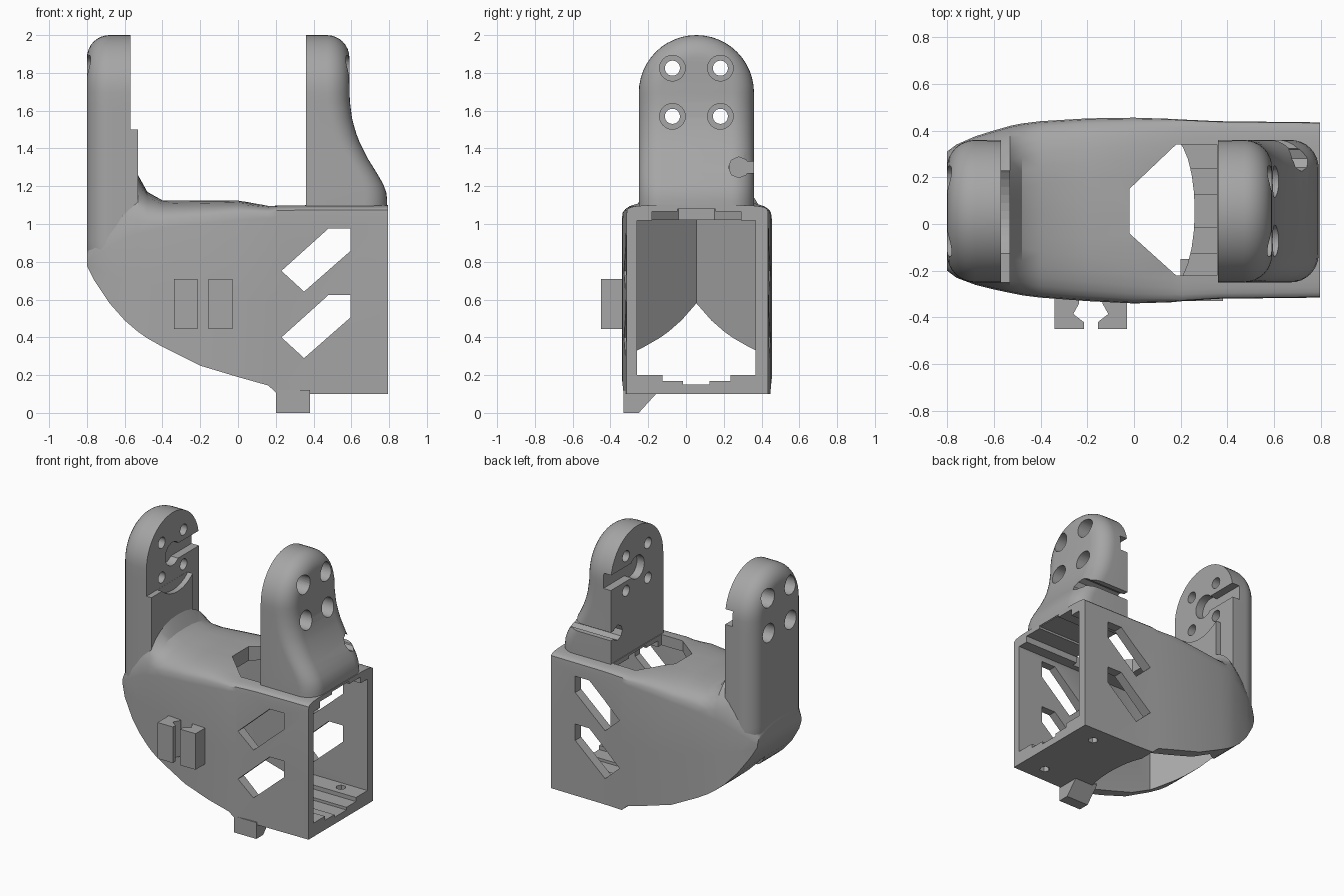
import bpy, bmesh, math
from mathutils import Matrix

if "Cube" in bpy.data.objects:
    bpy.data.objects.remove(bpy.data.objects["Cube"], do_unlink=True)

MID = 0.055  # y of the symmetry plane of the arms and the cavity

grey = bpy.data.materials.new("plain grey")
grey.use_nodes = True
grey.diffuse_color = (0.38, 0.38, 0.38, 1)
grey.node_tree.nodes["Principled BSDF"].inputs["Base Color"].default_value = (0.38, 0.38, 0.38, 1)


def finish(bm, name):
    bmesh.ops.recalc_face_normals(bm, faces=bm.faces[:])
    mesh = bpy.data.meshes.new(name)
    bm.to_mesh(mesh)
    bm.free()
    mesh.materials.append(grey)
    obj = bpy.data.objects.new(name, mesh)
    bpy.context.collection.objects.link(obj)
    return obj


def prism(name, points, axis, lo, hi):
    """Extrude a 2D outline along an axis; the points use the other two axes in order."""
    bm = bmesh.new()
    place = {"x": lambda a, b, c: (c, a, b), "y": lambda a, b, c: (a, c, b),
             "z": lambda a, b, c: (a, b, c)}[axis]
    rings = [[bm.verts.new(place(a, b, c)) for a, b in points] for c in (lo, hi)]
    bm.faces.new(rings[0])
    bm.faces.new(rings[1])
    for i in range(len(points)):
        j = (i + 1) % len(points)
        bm.faces.new((rings[0][i], rings[0][j], rings[1][j], rings[1][i]))
    return finish(bm, name)


def box(name, x, y, z):
    return prism(name, [(x[0], y[0]), (x[1], y[0]), (x[1], y[1]), (x[0], y[1])], "z", *z)


def disc(a, b, r, n=24):
    return [(a + r * math.cos(2 * math.pi * i / n), b + r * math.sin(2 * math.pi * i / n))
            for i in range(n)]


def cut(target, *cutters):
    for cutter in cutters:
        mod = target.modifiers.new("cut", "BOOLEAN")
        mod.operation, mod.solver, mod.object = "DIFFERENCE", "EXACT", cutter
        bpy.context.view_layer.objects.active = target
        bpy.ops.object.modifier_apply(modifier=mod.name)


def discard(*objs):
    for obj in objs:
        bpy.data.objects.remove(obj, do_unlink=True)


def interp(table, t):
    for (t0, v0), (t1, v1) in zip(table, table[1:]):
        if t <= t1:
            return v0 + (v1 - v0) * max(0, t - t0) / (t1 - t0)
    return table[-1][1]


# Main shell: cross-sections along x (x, bottom, front y, back y, shoulder z, roof z, roundness)
SECTIONS = [
    (-0.80, 0.78, -0.20, 0.31, 0.80, 0.90, 1.0),
    (-0.76, 0.70, -0.23, 0.34, 0.83, 1.00, 1.0),
    (-0.68, 0.58, -0.26, 0.375, 0.88, 1.15, 1.0),
    (-0.60, 0.49, -0.28, 0.40, 0.92, 1.25, 1.0),
    (-0.53, 0.43, -0.295, 0.42, 0.95, 1.26, 0.9),
    (-0.48, 0.395, -0.305, 0.43, 0.96, 1.17, 0.85),
    (-0.40, 0.35, -0.315, 0.44, 0.98, 1.125, 0.75),
    (-0.20, 0.25, -0.33, 0.452, 1.00, 1.125, 0.7),
    (0.00, 0.19, -0.34, 0.455, 1.02, 1.125, 0.6),
    (0.16, 0.145, -0.335, 0.45, 1.03, 1.10, 0.5),
    (0.21, 0.10, -0.33, 0.447, 1.04, 1.10, 0.4),
    (0.36, 0.10, -0.32, 0.44, 1.04, 1.10, 0.35),
    (0.795, 0.10, -0.315, 0.435, 1.04, 1.10, 0.35),
]
bm = bmesh.new()
rings = []
for x, zb, yf, yb, zs, zr, p in SECTIONS:
    c, h = (yf + yb) / 2, (yb - yf) / 2
    pts = [(yb, zb), (yb, zb + (zs - zb) * 0.5)]
    for i in range(17):
        a = math.pi * i / 16
        ca, sa = math.cos(a), max(0, math.sin(a))
        pts.append((c + h * math.copysign(abs(ca) ** p, ca), zs + (zr - zs) * sa ** p))
    pts += [(yf, zb + (zs - zb) * 0.5), (yf, zb)]
    rings.append([bm.verts.new((x, y, z)) for y, z in pts])
for r0, r1 in zip(rings, rings[1:]):
    for i in range(len(r0)):
        j = (i + 1) % len(r0)
        bm.faces.new((r0[i], r0[j], r1[j], r1[i]))
bm.faces.new(rings[0])
bm.faces.new(rings[-1])
bmesh.ops.triangulate(bm, faces=bm.faces[:])
shell = finish(bm, "shell")


# Arms: arched plate with a rounded outer rim; outer surface follows a height table
def arm(name, inner, side, outer, bottom, r=0.12, half=0.305, zc=1.695):
    rows = 14
    bm = bmesh.new()

    def ring(inset, back):
        h = half - inset
        pts = [(MID - h, bottom + (zc - bottom) * i / rows) for i in range(rows)]
        pts += [(MID - h * math.cos(math.pi * i / 24), zc + h * math.sin(math.pi * i / 24))
                for i in range(25)]
        pts += [(MID + h, bottom + (zc - bottom) * i / rows) for i in reversed(range(rows))]
        return [bm.verts.new((inner if back is None else interp(outer, z) - side * back, y, z))
                for y, z in pts]

    layers = [ring(0, None)]
    for i in range(9):
        a = math.pi / 2 * i / 8
        layers.append(ring(r * (1 - math.cos(a)), r * (1 - math.sin(a))))
    n = len(layers[0])
    for r0, r1 in zip(layers, layers[1:]):
        for i in range(n - 1):
            bm.faces.new((r0[i], r0[i + 1], r1[i + 1], r1[i]))
    for cap in (layers[0], layers[-1]):
        for i in range(n // 2):
            quad = [cap[i], cap[i + 1], cap[n - 2 - i], cap[n - 1 - i]]
            bm.faces.new(list(dict.fromkeys(quad)))
    bm.faces.new([l[0] for l in layers] + [l[-1] for l in reversed(layers)])
    return finish(bm, name)


left_arm = arm("left_arm", 0.36, 1, [(1.08, 0.79), (1.15, 0.79), (1.2, 0.775), (1.27, 0.735),
               (1.35, 0.685), (1.45, 0.635), (1.55, 0.605), (1.65, 0.592), (1.75, 0.59)], 1.08)
right_arm = arm("right_arm", -0.57, -1, [(0.6, -0.69), (0.68, -0.745), (0.8, -0.8), (2, -0.8)], 0.6)

# Thicker pad on the lower inside of the right arm, hollowed by a round seat
pad = box("right_arm_pad", (-0.6, -0.53), (-0.25, 0.23), (1.0, 1.5))
seat = prism("seat_cutter", disc(MID, 1.7, 0.27, 48), "x", -0.569, -0.4)
cut(pad, seat)
discard(seat)

# Screw holes with counterbores, and the horn slot on each inner face
for target, span, bore, slot_x in ((left_arm, (0.2, 0.9), (0.42, 0.9), (0.3, 0.42)),
                                   (right_arm, (-0.9, -0.4), (-0.9, -0.65), (-0.63, -0.5))):
    for y in (MID - 0.127, MID + 0.127):
        for z in (1.57, 1.825):
            for radius, (lo, hi) in ((0.04, span), (0.068, bore)):
                hole = prism("hole_cutter", disc(y, z, radius), "x", lo, hi)
                cut(target, hole)
                discard(hole)
    hub = prism("hub_cutter", disc(MID, 1.697, 0.085), "x", *slot_x)
    slot = box("slot_cutter", slot_x, (MID, 0.5), (1.64, 1.75))
    cut(target, hub, slot)
    discard(hub, slot)

# Cable notch in the back edge of the left arm
notch = prism("notch_cutter", disc(0.28, 1.3, 0.055, 8), "x", 0.2, 0.9)
notch_slot = box("notch_slot_cutter", (0.2, 0.9), (0.28, 0.5), (1.27, 1.33))
cut(left_arm, notch, notch_slot)
discard(notch, notch_slot)

# Cavity: pointed open bay, box bay with stepped floor and ceiling grooves, roof opening
arc = [(0.16 + 0.1 * math.sin(math.pi * i / 12), MID - 0.315 * math.cos(math.pi * i / 12))
       for i in range(13)]
bay = prism("bay_cutter", [(-0.36, MID + 0.315), (-0.68, MID), (-0.36, MID - 0.315)] + arc,
            "z", -0.5, 1.02)
room = box("room_cutter", (0.1, 1), (MID - 0.314, MID + 0.314), (0.2, 1.019))
roof_gap = prism("roof_cutter", [(-0.02, -0.04), (0.18, -0.22), (0.355, -0.22), (0.355, 0.34),
                                 (0.18, 0.34), (-0.02, 0.15)], "z", 0.9, 1.5)
grooves = [box("groove_cutter", (0.15, 1), (MID - w, MID + w), z)
           for w, z in ((0.18, (0.17, 0.5)), (0.07, (0.15, 0.5)),
                        (0.235, (0.9, 1.065)), (0.1, (0.9, 1.085)))]
cut(shell, bay, room, roof_gap, *grooves)
cut(right_arm, bay)
cut(pad, bay)
discard(bay, room, roof_gap, *grooves)

# Slanted windows through both side walls
for rise in (0, 0.352):
    window = prism("window_cutter", [(x, z + rise) for x, z in (
        (0.23, 0.4), (0.48, 0.625), (0.595, 0.625), (0.595, 0.505), (0.35, 0.29))], "y", -1, 1)
    cut(shell, window)
    discard(window)

# Screw holes in the floor
for y in (MID - 0.255, MID + 0.255):
    hole = prism("floor_hole_cutter", disc(0.62, y, 0.035, 6), "z", 0, 0.3)
    cut(shell, hole)
    discard(hole)

# Cable clips on the front wall, a mirrored pair of hooks
hook = [(-0.34, -0.3), (-0.34, -0.45), (-0.215, -0.45), (-0.215, -0.42), (-0.26, -0.385),
        (-0.235, -0.34), (-0.235, -0.3)]
prism("cable_clip_right", hook, "z", 0.445, 0.71)
prism("cable_clip_left", [(-0.37 - x, y) for x, y in hook], "z", 0.445, 0.71)

# Foot tab under the front edge
prism("foot_tab", [(-0.33, 0), (-0.25, 0), (-0.15, 0.11), (-0.15, 0.12), (-0.33, 0.12)], "x", 0.2, 0.38)

# Smooth shading with sharp edges kept
bpy.ops.object.select_all(action="DESELECT")
for obj in (shell, left_arm, right_arm):
    obj.select_set(True)
bpy.context.view_layer.objects.active = shell
bpy.ops.object.shade_smooth_by_angle(angle=math.radians(30))
